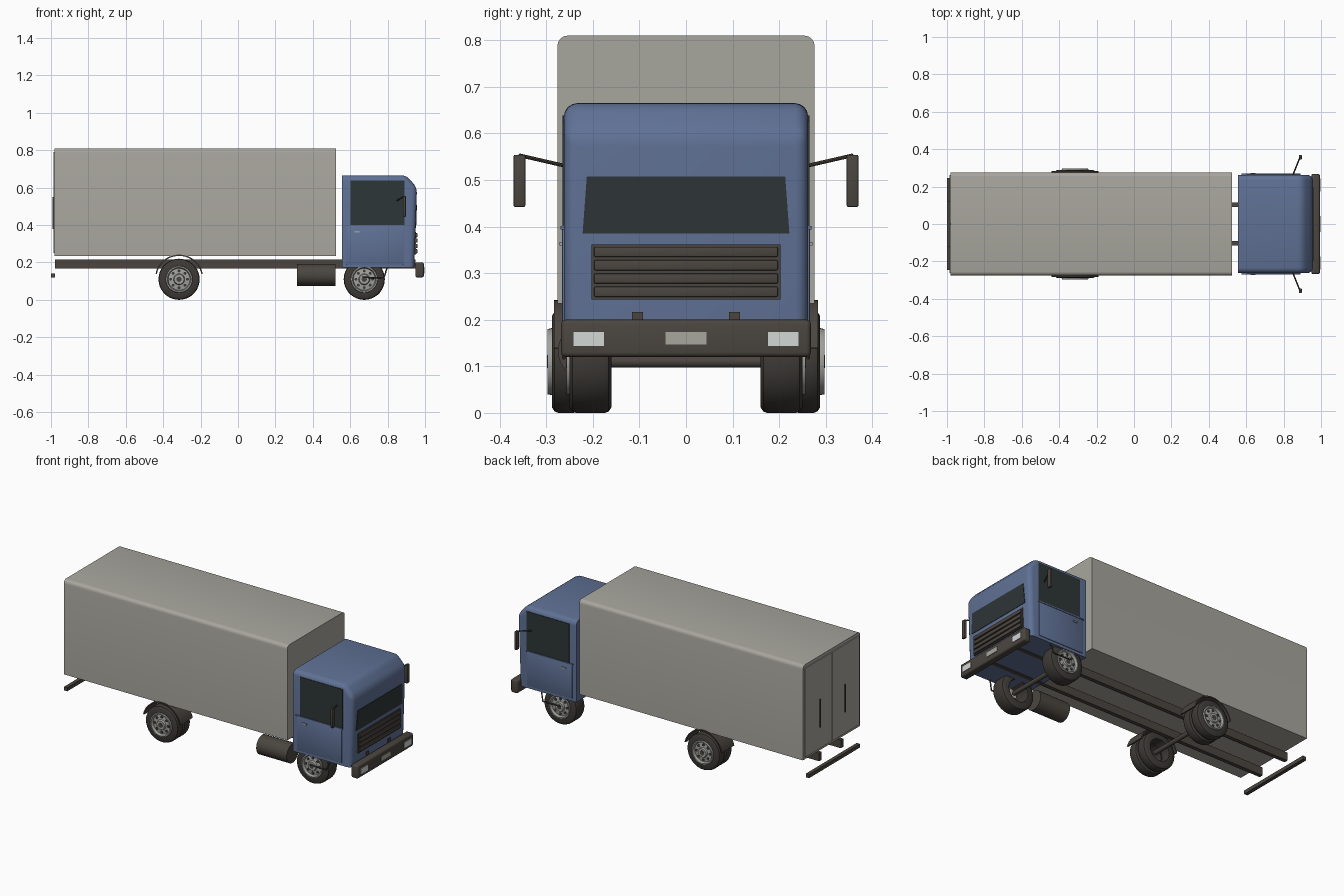
import bpy, bmesh, math
from mathutils import Vector

if "Cube" in bpy.data.objects:
    bpy.data.objects.remove(bpy.data.objects["Cube"])


def material(name, rgb):
    m = bpy.data.materials.new(name)
    m.diffuse_color = (*rgb, 1)
    m.use_nodes = True
    m.node_tree.nodes["Principled BSDF"].inputs["Base Color"].default_value = m.diffuse_color
    return m


GREY = material("body_grey", (0.39, 0.38, 0.34))
BLUE = material("cab_blue", (0.115, 0.165, 0.30))
BROWN = material("dark_brown", (0.07, 0.06, 0.05))
RUBBER = material("rubber", (0.048, 0.043, 0.037))
GLASS = material("dark_glass", (0.027, 0.037, 0.038))
STEEL = material("rim_steel", (0.36, 0.36, 0.34))
WHITE = material("lamp_white", (0.65, 0.68, 0.66))


def finish(bm, name, mat):
    bmesh.ops.recalc_face_normals(bm, faces=bm.faces[:])
    me = bpy.data.meshes.new(name)
    bm.to_mesh(me)
    bm.free()
    me.materials.append(mat)
    ob = bpy.data.objects.new(name, me)
    bpy.context.collection.objects.link(ob)
    bpy.context.view_layer.objects.active = ob
    ob.select_set(True)
    bpy.ops.object.shade_smooth_by_angle(angle=math.radians(35))
    ob.select_set(False)
    return ob


def slab(name, pts, depth, mat, bevel=0, pick=lambda a, b: True, seg=4):
    """Polygon extruded along a vector, with chosen edges rounded."""
    bm = bmesh.new()
    f = bm.faces.new([bm.verts.new(p) for p in pts])
    r = bmesh.ops.extrude_face_region(bm, geom=[f])
    new = [v for v in r["geom"] if isinstance(v, bmesh.types.BMVert)]
    bmesh.ops.translate(bm, verts=new, vec=depth)
    if not any(len(e.link_faces) < 2 for e in bm.edges):
        pass
    else:
        bm.faces.new([v for v in f.verts])
    if bevel:
        es = [e for e in bm.edges if pick(e.verts[0].co, e.verts[1].co)]
        bmesh.ops.bevel(bm, geom=es, offset=bevel, segments=seg, profile=0.5,
                        affect='EDGES', clamp_overlap=True)
    return finish(bm, name, mat)


def box(name, x, y, z, mat, **kw):
    pts = [(x[0], y[0], z[0]), (x[1], y[0], z[0]), (x[1], y[0], z[1]), (x[0], y[0], z[1])]
    return slab(name, pts, (0, y[1] - y[0], 0), mat, **kw)


def lathe(name, prof, x, z, side, mat, n=36):
    """Spin (radius, y) points about an axle parallel to y."""
    bm = bmesh.new()
    vs = [bm.verts.new((x + r, side * y, z)) for r, y in prof]
    es = [bm.edges.new(p) for p in zip(vs, vs[1:])]
    bmesh.ops.spin(bm, geom=vs + es, cent=(x, 0, z), axis=(0, 1, 0),
                   angle=2 * math.pi, steps=n)
    bmesh.ops.remove_doubles(bm, verts=bm.verts[:], dist=1e-5)
    return finish(bm, name, mat)


def rod(name, a, b, r, mat, n=24):
    a, b = Vector(a), Vector(b)
    d = b - a
    bm = bmesh.new()
    bmesh.ops.create_cone(bm, cap_ends=True, segments=n, radius1=r, radius2=r, depth=d.length)
    bm.transform(d.to_track_quat('Z', 'Y').to_matrix().to_4x4())
    bmesh.ops.translate(bm, verts=bm.verts[:], vec=(a + b) / 2)
    return finish(bm, name, mat)


# Cargo body with rounded long roof edges
box("cargo_body", (-0.98, 0.525), (-0.276, 0.276), (0.235, 0.81), GREY, bevel=0.022,
    pick=lambda a, b: a.z > 0.8 and b.z > 0.8 and abs(a.y - b.y) < 0.01)

# Cab shell: side profile, rounded everywhere except back and bottom
slab("cab", [(0.555, -0.262, 0.172), (0.942, -0.262, 0.172), (0.957, -0.262, 0.60),
             (0.90, -0.262, 0.665), (0.555, -0.262, 0.665)], (0, 0.524, 0), BLUE, bevel=0.028,
     pick=lambda a, b: not (a.x < 0.56 and b.x < 0.56) and not (a.z < 0.18 and b.z < 0.18)
     and not (abs(a.y - b.y) < 0.01 and a.z < 0.18 and b.x < 0.6))


def front_x(z):
    return 0.942 + 0.035 * (z - 0.172)


# Windscreen and grille on the sloping nose
x0, x1 = front_x(0.385), front_x(0.507)
slab("windscreen", [(x0 - 0.004, -0.222, 0.385), (x0 - 0.004, 0.222, 0.385),
                    (x1 - 0.004, 0.213, 0.507), (x1 - 0.004, -0.213, 0.507)],
     (0.007, 0, 0), GLASS)
box("grille", (0.938, 0.953), (-0.203, 0.203), (0.243, 0.362), BROWN)
for i in range(4):
    z = 0.249 + i * 0.0285
    box("grille_slat", (0.95, 0.960), (-0.197, 0.197), (z, z + 0.022), BROWN, bevel=0.003, seg=2)

# Bumper, lamps and plate
box("bumper", (0.948, 0.994), (-0.268, 0.268), (0.12, 0.2), BROWN, bevel=0.01, seg=3)
box("number_plate", (0.99, 0.997), (-0.044, 0.044), (0.147, 0.174), GREY)

# Chassis
for s in (-1, 1):
    box("chassis_rail", (-0.978, 0.948), sorted((s * 0.092, s * 0.116)), (0.168, 0.217), BROWN)
for x in (-0.315, 0.675):
    rod("axle", (x, -0.2, 0.11), (x, 0.2, 0.11), 0.013, BROWN)
rod("fuel_tank", (0.315, -0.217, 0.133), (0.52, -0.217, 0.133), 0.058, BROWN, 32)
box("rear_bar", (-1.0, -0.978), (-0.245, 0.245), (0.12, 0.142), BROWN)


def tyre(x, s, a, b):
    lathe("tyre", [(0.066, b), (0.098, b), (0.107, b - 0.006), (0.11, b - 0.014),
                   (0.11, a + 0.014), (0.107, a + 0.006), (0.098, a), (0.066, a), (0.066, b)],
          x, 0.11, s, RUBBER)


def rim(x, s, o):
    lathe("rim", [(0.067, o - 0.04), (0.072, o), (0.07, o + 0.009), (0.063, o + 0.009),
                  (0.058, o - 0.006), (0.03, o - 0.002), (0.026, o + 0.008), (0, o + 0.008)],
          x, 0.11, s, STEEL)
    for i in range(8):
        t = math.tau * i / 8
        px, pz = x + 0.045 * math.cos(t), 0.11 + 0.045 * math.sin(t)
        rod("rim_hole", (px, s * (o - 0.008), pz), (px, s * (o - 0.001), pz), 0.008, RUBBER, 12)
    rod("hub_cap", (x, s * o, 0.11), (x, s * (o + 0.010), 0.11), 0.014, BROWN, 16)


for s in (-1, 1):
    # Single front wheel, twin rear wheel
    tyre(0.675, s, 0.16, 0.25)
    rim(0.675, s, 0.248)
    tyre(-0.315, s, 0.16, 0.221)
    tyre(-0.315, s, 0.227, 0.288)
    rim(-0.315, s, 0.288)

    # Rear mudguard arc
    arc = [math.radians(12 + 156 * i / 20) for i in range(21)]
    ring = [(0.129, t) for t in arc] + [(0.122, t) for t in reversed(arc)]
    slab("mudguard", [(-0.315 + r * math.cos(t), s * 0.165, 0.113 + r * math.sin(t))
                      for r, t in ring], (0, s * 0.118, 0), BROWN)

    # Door panel, side window and handle
    box("door_panel", (0.58, 0.885), sorted((s * 0.25, s * 0.266)), (0.188, 0.398), BLUE,
        bevel=0.004, seg=2)
    box("door_sill", (0.575, 0.89), sorted((s * 0.255, s * 0.269)), (0.394, 0.401), BLUE)
    box("side_window", (0.602, 0.89), sorted((s * 0.258, s * 0.265)), (0.401, 0.638), GLASS)
    box("door_handle", (0.622, 0.65), sorted((s * 0.264, s * 0.272)), (0.359, 0.367), STEEL)

    # Headlamp
    box("headlamp", (0.99, 0.998), sorted((s * 0.175, s * 0.243)), (0.142, 0.175), WHITE)

    # Mirror and its arm
    rod("mirror_arm", (0.848, s * 0.258, 0.53), (0.888, s * 0.358, 0.553), 0.004, BROWN, 8)
    box("mirror", (0.882, 0.897), sorted((s * 0.345, s * 0.37)), (0.442, 0.554), BROWN,
        bevel=0.003, seg=2)

    # Step bar beside the front wheel
    rod("wheel_step", (0.665, s * 0.262, 0.12), (0.78, s * 0.262, 0.118), 0.004, BROWN, 8)
    rod("step_hanger", (0.78, s * 0.262, 0.118), (0.80, s * 0.25, 0.18), 0.004, BROWN, 8)

    # Rear door leaf and lock rod
    box("rear_door", (-0.986, -0.975), sorted((s * 0.002, s * 0.262)), (0.25, 0.79), GREY)
    box("door_lock_rod", (-0.991, -0.984), sorted((s * 0.118, s * 0.124)), (0.38, 0.55), BROWN)
